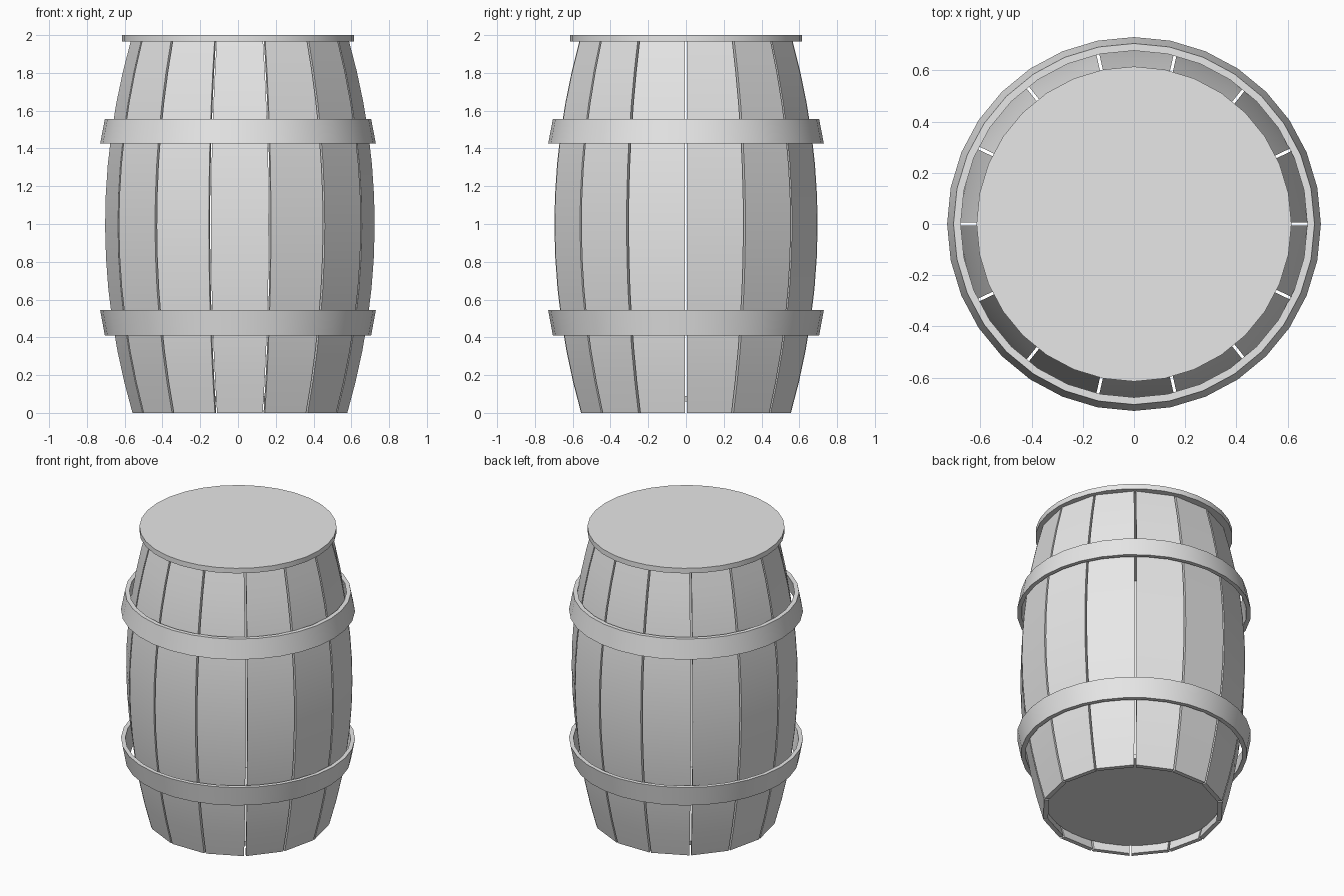
import bpy, bmesh, math

if "Cube" in bpy.data.objects:
    bpy.data.objects.remove(bpy.data.objects["Cube"], do_unlink=True)

# One plain grey for the whole barrel
grey = bpy.data.materials.new("plain grey")
grey.use_nodes = True
grey.diffuse_color = (0.8, 0.8, 0.8, 1)
grey.node_tree.nodes["Principled BSDF"].inputs["Base Color"].default_value = (0.8, 0.8, 0.8, 1)

STAVES = 14
SIDES = 32
HALF = math.pi / STAVES
GAP = 0.012
THICK = 0.03
CENTRE_X = 0.01


def make_mesh(name, bm):
    bmesh.ops.recalc_face_normals(bm, faces=bm.faces)
    mesh = bpy.data.meshes.new(name)
    bm.to_mesh(mesh)
    bm.free()
    mesh.materials.append(grey)
    return mesh


def add_object(name, mesh):
    obj = bpy.data.objects.new(name, mesh)
    bpy.context.collection.objects.link(obj)
    return obj


def skin(bm, rings, closed):
    """Join equal rings of vertices with quads; cap the ends if open."""
    n = len(rings[0])
    pairs = list(zip(rings, rings[1:]))
    if closed:
        pairs.append((rings[-1], rings[0]))
    for a, b in pairs:
        for i in range(n):
            j = (i + 1) % n
            bm.faces.new((a[i], a[j], b[j], b[i]))
    if not closed:
        bm.faces.new(rings[0])
        bm.faces.new(rings[-1])


def lathe(name, profile, closed):
    """Turn (radius, height) points about the z axis."""
    bm = bmesh.new()
    rings = []
    for r, z in profile:
        angles = [math.tau * i / SIDES for i in range(SIDES)]
        rings.append([bm.verts.new((r * math.cos(a), r * math.sin(a), z)) for a in angles])
    skin(bm, rings, closed)
    return add_object(name, make_mesh(name, bm))


def stave_mesh():
    """A bowed plank with a flat outer face, facing +x."""
    bm = bmesh.new()
    rings = []
    steps = 12
    for i in range(steps + 1):
        z = 1.97 * i / steps
        outer = (0.57 + 0.145 * (1 - (z - 1) ** 2)) * math.cos(HALF)
        inner = outer - THICK
        w_out = outer * math.tan(HALF) - GAP / 2
        w_in = inner * math.tan(HALF) - GAP / 2
        section = ((outer, -w_out), (outer, w_out), (inner, w_in), (inner, -w_in))
        rings.append([bm.verts.new((x, y, z)) for x, y in section])
    skin(bm, rings, closed=False)
    return make_mesh("stave", bm)


parts = []

# Staves
plank = stave_mesh()
for k in range(STAVES):
    stave = add_object(f"stave_{k + 1}", plank)
    stave.location.x = CENTRE_X
    stave.rotation_euler.z = -math.pi / 2 + 2 * HALF * k
    parts.append(stave)

# Tapered hoops, narrow edge away from the belly
for name, narrow, wide in (("upper_hoop", 1.555, 1.425), ("lower_hoop", 0.41, 0.545)):
    parts.append(lathe(name, [(0.705, narrow), (0.73, wide), (0.703, wide), (0.677, narrow)], True))

# Lid and recessed bottom
parts.append(lathe("lid", [(0.615, 1.965), (0.615, 2.0)], False))
bottom = lathe("bottom_board", [(0.545, 0.06), (0.55, 0.09)], False)
bottom.location.x = CENTRE_X
parts.append(bottom)

# Smooth the curves, keep the edges sharp
bpy.ops.object.select_all(action="DESELECT")
for obj in parts:
    obj.select_set(True)
bpy.context.view_layer.objects.active = parts[0]
bpy.ops.object.shade_smooth_by_angle(angle=math.radians(30))
